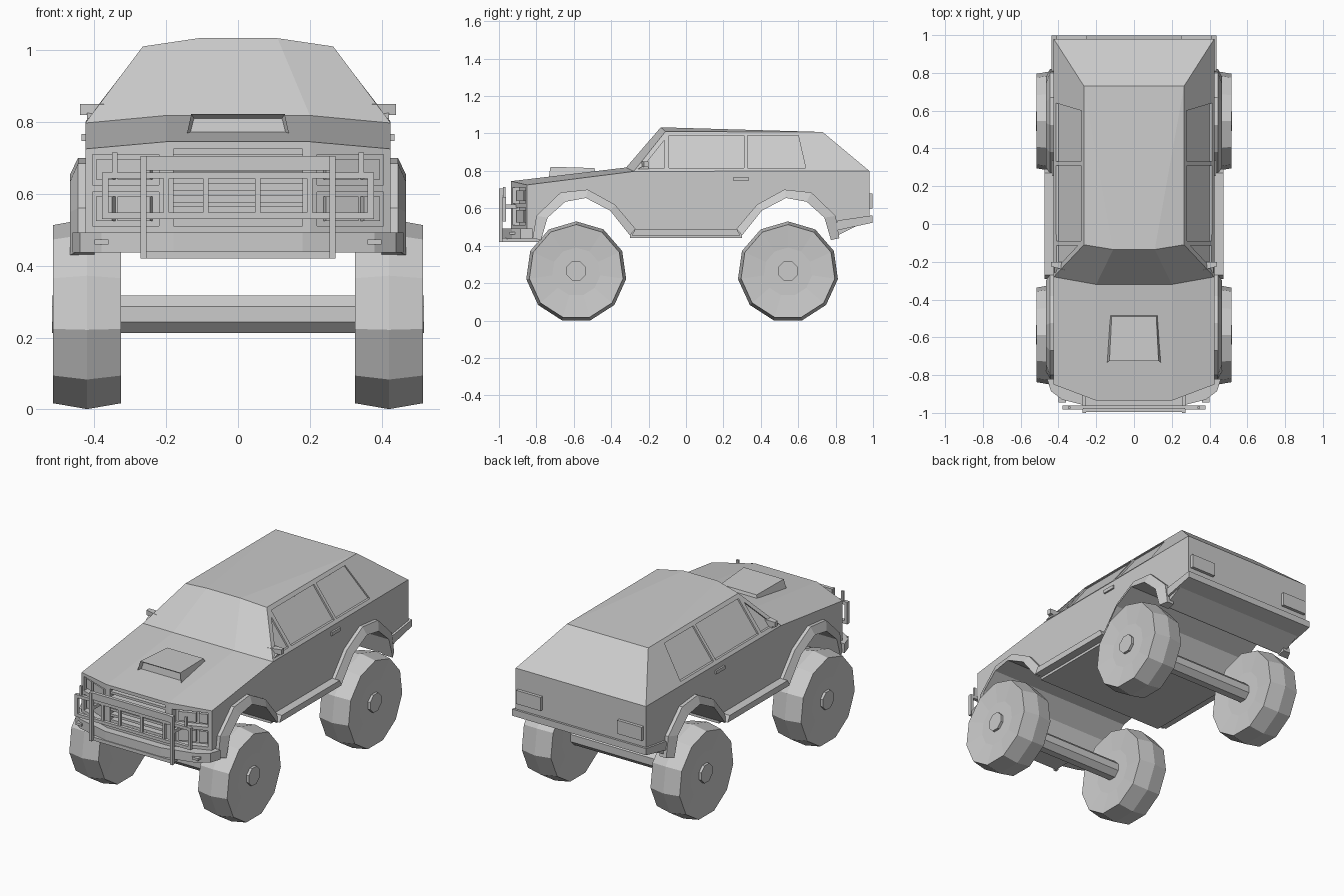
import bpy, bmesh, math
from mathutils import Vector

if "Cube" in bpy.data.objects:
    bpy.data.objects.remove(bpy.data.objects["Cube"])


def mesh(name, verts, faces, mirror=False):
    bm = bmesh.new()
    vs = [bm.verts.new(v) for v in verts]
    for f in faces:
        bm.faces.new([vs[i] for i in f])
    bmesh.ops.recalc_face_normals(bm, faces=bm.faces)
    me = bpy.data.meshes.new(name)
    bm.to_mesh(me)
    bm.free()
    ob = bpy.data.objects.new(name, me)
    bpy.context.collection.objects.link(ob)
    if mirror:
        ob.modifiers.new("mirror", 'MIRROR')
    return ob


def loft(name, rings, mirror=False, closed=True):
    """Skin a list of equal rings; cap both ends."""
    n = len(rings[0])
    faces = [(r * n + i, r * n + (i + 1) % n, (r + 1) * n + (i + 1) % n, (r + 1) * n + i)
             for r in range(len(rings) - 1) for i in range(n)]
    faces += [tuple(range(n)), tuple(range((len(rings) - 1) * n, len(rings) * n))]
    return mesh(name, [p for r in rings for p in r], faces, mirror)


def prism_x(name, pts, x0, x1, mirror=False):
    return loft(name, [[(x, y, z) for y, z in pts] for x in (x0, x1)], mirror)


def prism_z(name, pts, z0, z1, mirror=False):
    return loft(name, [[(x, y, z) for x, y in pts] for z in (z0, z1)], mirror)


def box(name, x0, x1, y0, y1, z0, z1, mirror=False):
    return prism_z(name, [(x0, y0), (x1, y0), (x1, y1), (x0, y1)], z0, z1, mirror)


def cut(ob, cutters):
    for c in cutters:
        m = ob.modifiers.new("cut", 'BOOLEAN')
        m.operation, m.solver, m.object = 'DIFFERENCE', 'EXACT', c
    dg = bpy.context.evaluated_depsgraph_get()
    me = bpy.data.meshes.new_from_object(ob.evaluated_get(dg))
    ob.modifiers.clear()
    ob.data = me
    for c in cutters:
        bpy.data.objects.remove(c)


# Body shell: right-hand corner points, mirrored by name
P = dict(a=(.2, -.935, .745), b=(.425, -.85, .725), c=(.2, -.32, .818), d=(.425, -.28, .797),
         e=(.11, -.135, 1.033), f=(.265, -.11, 1.01), g=(.265, .73, 1.008), h=(.425, .98, .80),
         i=(.425, .98, .54), m=(.425, .78, .44), j=(.425, -.85, .44), k=(.2, -.935, .44))
names = list(P)
verts = [P[n] for n in names] + [(-P[n][0], P[n][1], P[n][2]) for n in names]
N = len(names)
faces = []
for s in ("acdb", "cdfe", "efg", "dhgf", "bdhimj", "abjk"):        # paired panels
    idx = [names.index(ch) for ch in s]
    faces += [idx, [q + N for q in idx]]
for s in ("ac", "ce", "eg", "gh", "hi", "im", "mjk", "ka"):        # centre panels
    idx = [names.index(ch) for ch in s]
    faces.append(idx + [q + N for q in reversed(idx)])
body = mesh("body", verts, faces)

# Wheel arch outlines, relative to the arch centre
outer = [(-.275, .49), (-.165, .62), (-.02, .70), (.125, .685), (.255, .56), (.275, .44)]
inner = [(-.245, .455), (-.14, .587), (-.01, .655), (.10, .635), (.195, .55), (.23, .43)]
arches = ((.545, 1), (-.545, -1))
cutters = []
for cy, s in arches:
    pts = [(cy + s * y, z) for y, z in [(-.245, .3)] + inner + [(.23, .3)]]
    cutters.append(prism_x("arch_cutter", pts, -.6, .6))


# Side window recesses follow the slope of the cabin side
def side_x(z):
    return .425 - .16 * (z - .797) / .213


windows = ([(-.235, .815), (-.115, .965), (-.115, .815)],
           [(-.09, .815), (-.09, .99), (.31, .99), (.31, .815)],
           [(.33, .815), (.33, .99), (.60, .99), (.64, .815)])
for w in windows:
    for s in (-1, 1):
        cutters.append(loft("window_cutter", [[(s * (side_x(z) + o), y, z) for y, z in w]
                                              for o in (-.012, .05)]))

# Grille and headlight recesses
cutters.append(box("grille_cutter", -.18, .18, -1.1, -.895, .51, .725))
for z0, z1 in ((.625, .71), (.51, .605)):
    for s in (-1, 1):
        pts = [(s * x, y) for x, y in ((.22, -.89), (.405, -.82), (.405, -1.1), (.22, -1.1))]
        cutters.append(prism_z("lamp_cutter", pts, z0, z1))
cut(body, cutters)

# Grille slats and lamp blocks
for i in range(6):
    z = .53 + i * .033
    box("grille_slat", -.18, .18, -.93, -.89, z, z + .014)
for z0, z1 in ((.64, .695), (.525, .592)):
    prism_z("headlight", [(.245, -.905), (.335, -.87), (.325, -.84), (.235, -.875)], z0, z1, True)
    prism_z("indicator", [(.35, -.865), (.395, -.848), (.385, -.82), (.34, -.84)], z0, z1, True)

# Fender flares
for (cy, s), name in zip(arches, ("rear_flare", "front_flare")):
    rings = [[(.40, cy + s * oy, oz), (.445, cy + s * oy, oz),
              (.467, cy + s * iy, iz), (.40, cy + s * iy, iz)]
             for (oy, oz), (iy, iz) in zip(outer, inner)]
    loft(name, rings, True)

# Sills, door handles, mirrors, tail lights
prism_x("sill", [(-.29, .455), (-.27, .49), (.27, .49), (.29, .455)], .40, .475, True)
box("door_handle", .42, .435, .255, .335, .747, .767, True)
prism_z("mirror", [(.36, -.245), (.44, -.225), (.44, -.20), (.36, -.20)], .82, .85, True)
prism_x("mirror_mount", [(-.26, .81), (-.20, .84), (-.20, .81)], .37, .42, True)
box("tail_light", .25, .41, .97, .998, .60, .68, True)

# Bumpers
half = [(.18, -.98), (.38, -.93), (.44, -.885), (.46, -.82), (.42, -.82), (.36, -.86)]
prism_z("front_bumper", half + [(-x, y) for x, y in reversed(half)], .437, .492)
box("bumper_indicator", .36, .40, -.945, -.90, .459, .473, True)
box("skid_plate", -.26, .26, -.985, -.78, .42, .44)
prism_x("rear_bumper", [(.80, .48), (.998, .523), (.998, .562), (.81, .535)], -.438, .438)

# Bull bar
box("bull_bar_post", .255, .272, -1.0, -.98, .42, .705, True)
box("bull_bar_top", -.27, .27, -.995, -.975, .665, .705).scale.z = 1
for z in (.53, .642):
    box("bull_bar_rail", -.378, .378, -.982, -.962, z, z + .018)
box("bull_bar_end", .36, .378, -.982, -.962, .53, .66, True)
box("bull_bar_lamp_guard", .335, .35, -.978, -.965, .65, .715, True)
for x in (-.2, -.09, .055, .2):
    box("bull_bar_divider", x - .008, x + .008, -.98, -.965, .53, .65)
box("bull_bar_bracket", .255, .272, -.985, -.90, .60, .62, True)

# Hood scoop with a recessed mouth
scoop = loft("hood_scoop", [
    [(-.145, -.735, .755), (.145, -.735, .755), (.128, -.48, .785), (-.128, -.48, .785)],
    [(-.13, -.725, .822), (.13, -.725, .822), (.118, -.49, .815), (-.118, -.49, .815)]])
bm = bmesh.new()
bm.from_mesh(scoop.data)
mouth = min(bm.faces, key=lambda f: f.normal.y)
bmesh.ops.inset_individual(bm, faces=[mouth], thickness=.012, depth=-.02)
bm.to_mesh(scoop.data)
bm.free()


# Eleven-sided wheels and octagonal axles
def ring(x, r, cy, n, cz, off=0):
    return [(x, cy + r * math.sin(math.tau * i / n + off), cz + r * math.cos(math.tau * i / n + off))
            for i in range(n)]


for name, cy in (("front", -.587), ("rear", .545)):
    prof = ((.335, .13), (.325, .253), (.42, .27), (.515, .253), (.503, .13))
    loft(name + "_wheel", [ring(x, r, cy, 11, .26) for x, r in prof], True)
    loft(name + "_axle", [ring(x, .056, cy, 8, .265, math.pi / 8) for x in (-.518, .518)])
